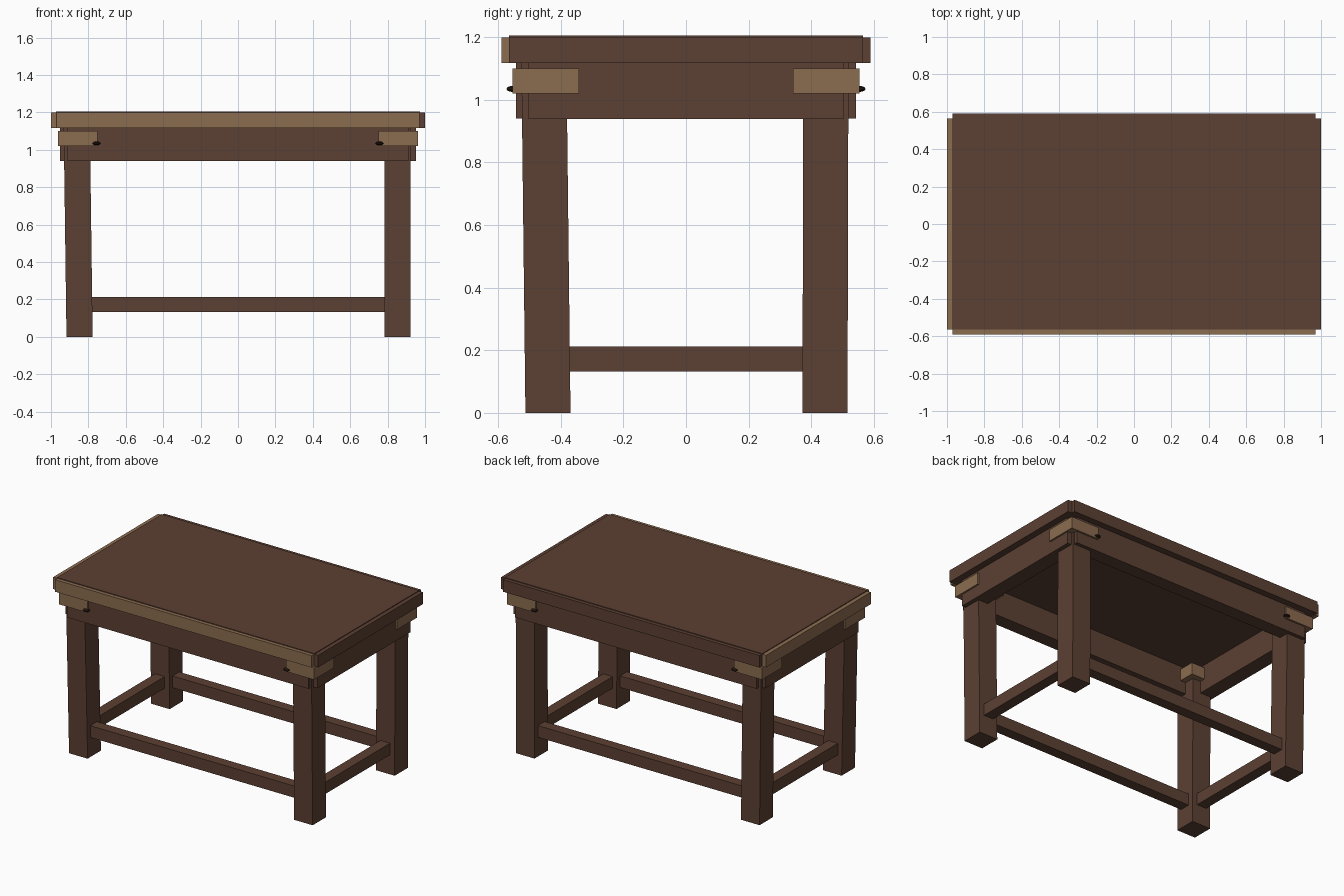
import bpy
import bmesh

cube = bpy.data.objects.get("Cube")
if cube:
    bpy.data.objects.remove(cube, do_unlink=True)


def material(name, rgb):
    """Flat material from an sRGB 0-255 colour."""
    lin = [((c / 255 + 0.055) / 1.055) ** 2.4 for c in rgb] + [1]
    mat = bpy.data.materials.new(name)
    mat.use_nodes = True
    mat.diffuse_color = lin
    mat.node_tree.nodes["Principled BSDF"].inputs["Base Color"].default_value = lin
    return mat


DARK = material("dark_wood", (92, 64, 51))
TAN = material("light_wood", (139, 108, 79))
BLACK = material("dark_peg", (43, 29, 22))


def finish(name, bm, mat):
    bmesh.ops.recalc_face_normals(bm, faces=bm.faces)
    mesh = bpy.data.meshes.new(name)
    bm.to_mesh(mesh)
    bm.free()
    mesh.materials.append(mat)
    obj = bpy.data.objects.new(name, mesh)
    bpy.context.collection.objects.link(obj)
    return obj


def box(name, xs, ys, zs, mat, lean=(0, 0)):
    """Box between limits; lean shifts the top vertices in x and y."""
    bm = bmesh.new()
    bmesh.ops.create_cube(bm, size=1)
    for v in bm.verts:
        top = v.co.z > 0
        v.co = [lim[0] + (c + 0.5) * (lim[1] - lim[0])
                for c, lim in zip(v.co, (xs, ys, zs))]
        if top:
            v.co.x += lean[0]
            v.co.y += lean[1]
    return finish(name, bm, mat)


def span(a, b, sign):
    return sorted((a * sign, b * sign))


SIDES = ((-1, "front", "right"), (1, "back", "left"))

# Table top
box("table_top", (-0.972, 0.972), (-0.565, 0.565), (1.12, 1.205), DARK)

for s, fb, lr in SIDES:
    # Edge strips around the top: front and one end are light wood
    strip = TAN if s < 0 else DARK
    box(fb + "_edge_strip", (-0.97, 0.97), span(0.563, 0.59, s), (1.118, 1.2), strip)
    box(lr + "_edge_strip", span(0.97, 1.0, s), (-0.565, 0.565), (1.118, 1.2), strip)
    # Aprons, with notched corners
    box(fb + "_apron", (-0.912, 0.912), span(0.45, 0.543, s), (0.94, 1.12), DARK)
    box(lr + "_apron", span(0.85, 0.952, s), (-0.503, 0.503), (0.939, 1.12), DARK)
    # Lower stretchers
    box(fb + "_stretcher", (-0.8, 0.8), span(0.408, 0.48, s), (0.132, 0.212), DARK)
    box(lr + "_stretcher", span(0.815, 0.887, s), (-0.4, 0.4), (0.132, 0.212), DARK)

for sy, fb, _ in SIDES:
    for sx, _, lr in SIDES:
        corner = fb + "_" + lr
        # Legs, the right and front ones leaning slightly outward
        cx = 0.853 if sx > 0 else -0.847
        cy = 0.444 if sy > 0 else -0.441
        lean = (-0.015 if sx < 0 else 0, -0.013 if sy < 0 else 0.003)
        box(corner + "_leg", (cx - 0.07, cx + 0.07), (cy - 0.072, cy + 0.072),
            (0, 1.12), DARK, lean)
        # Light corner blocks
        box(corner + "_corner_block", span(0.75, 0.963, sx), span(0.342, 0.555, sy),
            (1.02, 1.1), TAN)
        # Small flattened peg on each block
        bm = bmesh.new()
        bmesh.ops.create_uvsphere(bm, u_segments=12, v_segments=6, radius=0.022)
        for v in bm.verts:
            v.co.z *= 0.45
            v.co.x += 0.757 * sx
            v.co.y += 0.552 * sy
            v.co.z += 1.035
        finish(corner + "_peg", bm, BLACK)
